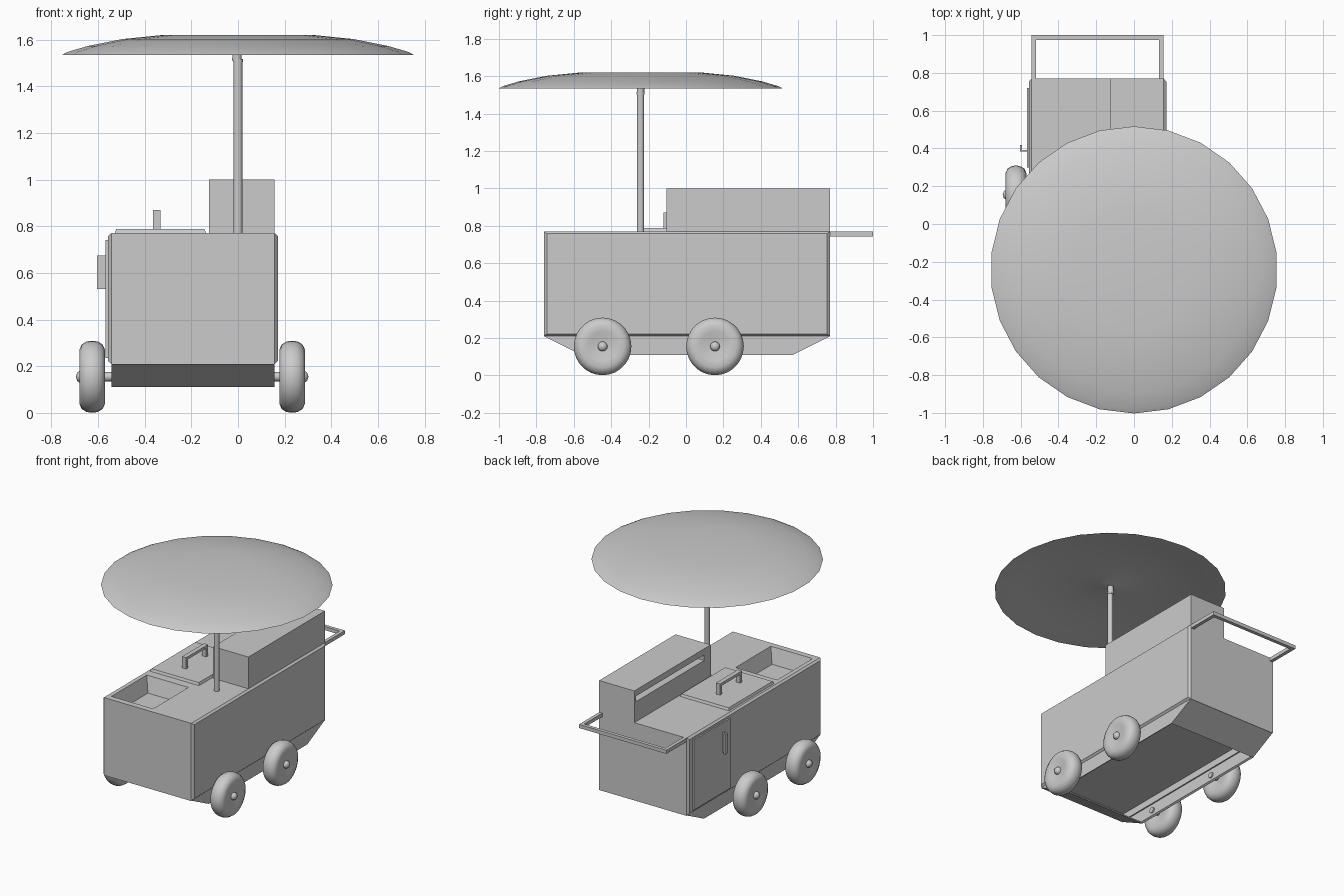
import bpy, bmesh, math
from mathutils import Matrix, Vector

if "Cube" in bpy.data.objects:
    bpy.data.objects.remove(bpy.data.objects["Cube"])

CX = -0.193  # centre line of the cart body


def make(name, bm, smooth=None):
    bmesh.ops.recalc_face_normals(bm, faces=bm.faces)
    me = bpy.data.meshes.new(name)
    bm.to_mesh(me)
    bm.free()
    ob = bpy.data.objects.new(name, me)
    bpy.context.collection.objects.link(ob)
    if smooth:
        bpy.ops.object.select_all(action='DESELECT')
        ob.select_set(True)
        bpy.context.view_layer.objects.active = ob
        bpy.ops.object.shade_smooth_by_angle(angle=math.radians(smooth))
    return ob


def box_bm(lo, hi):
    bm = bmesh.new()
    bmesh.ops.create_cube(bm, size=1)
    lo, hi = Vector(lo), Vector(hi)
    for v in bm.verts:
        v.co = Vector([(a + b) / 2 + c * (b - a) for a, b, c in zip(lo, hi, v.co)])
    return bm


def box(name, lo, hi):
    return make(name, box_bm(lo, hi))


def cut(ob, cutter):
    m = ob.modifiers.new("cut", 'BOOLEAN')
    m.object = cutter
    m.solver = 'EXACT'
    cutter.hide_render = True
    cutter.hide_viewport = True
    cutter.display_type = 'WIRE'


def lathe(name, prof, n, mat, smooth=40):
    """Revolve (radius, height) points around z, then place with mat."""
    bm = bmesh.new()
    vs = [bm.verts.new((r, 0, z)) for r, z in prof]
    es = [bm.edges.new(p) for p in zip(vs, vs[1:])]
    bmesh.ops.spin(bm, geom=vs + es, cent=(0, 0, 0), axis=(0, 0, 1),
                   angle=2 * math.pi, steps=n, use_duplicate=False)
    bmesh.ops.remove_doubles(bm, verts=bm.verts, dist=1e-5)
    bm.transform(mat)
    return make(name, bm, smooth)


def rod(name, r, a, b, n=16):
    a, b = Vector(a), Vector(b)
    q = (b - a).to_track_quat('Z', 'Y').to_matrix().to_4x4()
    h = (b - a).length
    return lathe(name, [(0, 0), (r, 0), (r, h), (0, h)], n, Matrix.Translation(a) @ q)


# Cart body with a tapered food tub sunk in the top and a hollow underside
body = box("cart_body", (-0.543, -0.76, 0.207), (0.157, 0.77, 0.77))
bm = box_bm((-0.515, -0.72, 0.66), (-0.175, -0.31, 0.78))
for v in bm.verts:
    if v.co.z < 0.7:
        v.co.x += 0.035 if v.co.x < -0.345 else -0.035
        v.co.y += 0.035 if v.co.y < -0.515 else -0.035
cut(body, make("tub_cutter", bm))
cut(body, box("underside_cutter", (-0.528, -0.735, 0.15), (0.142, 0.745, 0.255)))

# Side panels with chamfered outer edges
for side, name in ((-1, "left_side_panel"), (1, "right_side_panel")):
    xs = sorted((CX + side * 0.35, CX + side * 0.364))
    bm = box_bm((xs[0], -0.76, 0.21), (xs[1], 0.77, 0.77))
    for v in bm.verts:
        if abs(v.co.x - CX) > 0.357:
            v.co.y += 0.016 if v.co.y < 0 else -0.016
            v.co.z += 0.012 if v.co.z < 0.5 else -0.012
    make(name, bm)

# Cupboard door and its pull handle
box("door", (-0.567, 0.30, 0.235), (-0.55, 0.72, 0.742))
box("door_handle_grip", (-0.604, 0.383, 0.53), (-0.592, 0.418, 0.675))
box("door_handle_web", (-0.604, 0.383, 0.53), (-0.56, 0.393, 0.675))

# Open undercarriage skirt with sloping ends
bm = box_bm((-0.543, -0.76, 0.11), (0.157, 0.77, 0.21))
for v in bm.verts:
    if v.co.z < 0.15:
        v.co.y += 0.2 if v.co.y < 0 else -0.2
bmesh.ops.recalc_face_normals(bm, faces=bm.faces)
bmesh.ops.delete(bm, geom=[f for f in bm.faces if abs(f.calc_center_median().z - 0.16) > 0.04],
                 context='FACES')
for f in bm.faces:  # walls face outwards
    f.normal_update()
skirt = make("undercarriage_skirt", bm)
m = skirt.modifiers.new("wall", 'SOLIDIFY')
m.thickness = 0.015
m.offset = -1

# Raised rear cabinet with a slot on its left side
cabinet = box("rear_cabinet", (-0.125, -0.105, 0.765), (0.157, 0.77, 1.0))
cut(cabinet, box("slot_cutter", (-0.2, -0.03, 0.915), (-0.07, 0.75, 0.955)))

# Lid and lid handle
bm = box_bm((-0.530, -0.253, 0.765), (-0.135, 0.265, 0.788))
for v in bm.verts:
    if v.co.z > 0.78:
        v.co.x += 0.008 if v.co.x < -0.33 else -0.008
        v.co.y += 0.008 if v.co.y < 0 else -0.008
make("lid", bm)
box("lid_handle_bar", (-0.364, -0.12, 0.85), (-0.332, 0.13, 0.87))
for y in (-0.12, 0.11):
    box("lid_handle_post", (-0.364, y, 0.78), (-0.332, y + 0.02, 0.855))

# Push handle
for x in (-0.543, 0.132):
    box("push_handle_arm", (x, 0.765, 0.744), (x + 0.025, 1.0, 0.77))
box("push_handle_bar", (-0.543, 0.975, 0.744), (0.157, 1.0, 0.77))

# Wheels with axles and domed hub caps
half = [(0, 0.042), (0.045, 0.043), (0.08, 0.053), (0.115, 0.055), (0.138, 0.045),
        (0.15, 0.026), (0.154, 0.008)]
tyre = half + [(r, -x) for r, x in reversed(half)]
dome = [(0, 0), (0.026, 0), (0.026, 0.052), (0.018, 0.064), (0, 0.07)]
for x, side, s in ((-0.625, -1, "left"), (0.232, 1, "right")):
    for y, e in ((-0.446, "front"), (0.155, "rear")):
        place = (Matrix.Translation((x, y, 0.155))
                 @ Matrix.Rotation(side * math.pi / 2, 4, 'Y'))
        lathe(f"{e}_{s}_wheel", tyre, 28, place, 50)
        lathe(f"{e}_{s}_hub", dome, 16, place)
        rod(f"{e}_{s}_axle", 0.02, (CX + side * 0.33, y, 0.155), (x, y, 0.155))

# Umbrella pole, collar and tilt joint
PY = -0.243
rod("umbrella_pole", 0.0195, (0, PY, 0.765), (0, PY, 1.51))
rod("umbrella_collar", 0.022, (0, PY, 1.503), (0, PY, 1.516))
rod("umbrella_joint", 0.02, (-0.005, PY, 1.51), (-0.003, PY, 1.575))

# Umbrella canopy, underside dipping towards the pole
canopy = [(0, 1.62), (0.32, 1.62), (0.5, 1.602), (0.65, 1.572), (0.735, 1.547), (0.76, 1.534),
          (0.735, 1.536), (0.62, 1.558), (0.45, 1.58), (0.25, 1.588), (0.1, 1.58),
          (0.04, 1.565), (0, 1.56)]
lathe("umbrella_canopy", canopy, 26,
      Matrix.Translation((0, PY, 0)) @ Matrix.Rotation(math.pi / 2, 4, 'Z'), 60)
